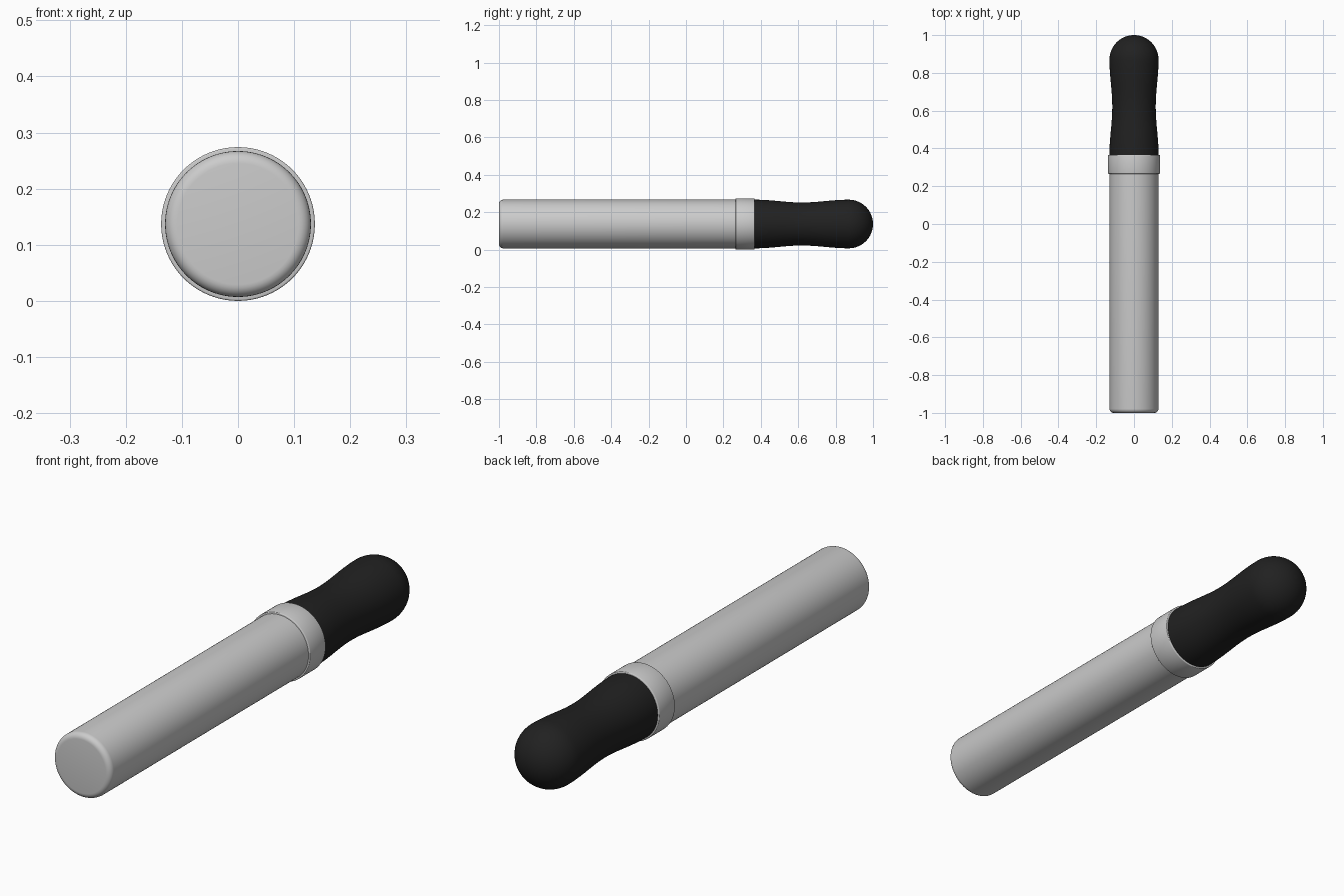
import bpy, bmesh
from math import sin, cos, pi, radians
from mathutils import Vector

cube = bpy.data.objects.get("Cube")
if cube:
    bpy.data.objects.remove(cube, do_unlink=True)

AXIS_Z = 0.137
SEGMENTS = 96


def material(name, colour, roughness):
    mat = bpy.data.materials.new(name)
    mat.use_nodes = True
    mat.diffuse_color = colour
    shader = mat.node_tree.nodes["Principled BSDF"]
    shader.inputs["Base Color"].default_value = colour
    shader.inputs["Roughness"].default_value = roughness
    return mat


def lathe(name, profile, mat):
    """Spin (radius, y) points about the long axis; zero radius closes an end."""
    bm = bmesh.new()
    verts = [bm.verts.new((r, y, 0)) for r, y in profile]
    edges = [bm.edges.new(pair) for pair in zip(verts, verts[1:])]
    bmesh.ops.spin(bm, geom=verts + edges, cent=(0, 0, 0), axis=(0, 1, 0),
                   angle=2 * pi, steps=SEGMENTS, use_duplicate=False)
    bmesh.ops.remove_doubles(bm, verts=bm.verts, dist=0.00005)
    bmesh.ops.translate(bm, verts=bm.verts, vec=Vector((0, 0, AXIS_Z)))
    bmesh.ops.recalc_face_normals(bm, faces=bm.faces)
    mesh = bpy.data.meshes.new(name)
    bm.to_mesh(mesh)
    bm.free()
    mesh.materials.append(mat)
    obj = bpy.data.objects.new(name, mesh)
    bpy.context.collection.objects.link(obj)
    bpy.ops.object.select_all(action="DESELECT")
    obj.select_set(True)
    bpy.context.view_layer.objects.active = obj
    bpy.ops.object.shade_smooth_by_angle(angle=radians(35))
    return obj


def arc(r, y, size, start, end, steps):
    """Rounded corner points around the centre (r, y)."""
    angles = [start + (end - start) * i / steps for i in range(steps + 1)]
    return [(max(0, r + size * cos(a)), y + size * sin(a)) for a in angles]


grey = material("light grey metal", (0.6, 0.6, 0.6, 1), 0.4)
black = material("black rubber", (0.015, 0.015, 0.015, 1), 0.6)

# Long tube with a rounded front rim
rim = 0.022
tube = [(0, -1)] + arc(0.13 - rim, rim - 1, rim, -pi / 2, 0, 6)
lathe("tube", tube + [(0.13, 0.3), (0, 0.3)], grey)

# Slightly wider collar with softened edges
soft = 0.003
collar = [(0, 0.265)] + arc(0.137 - soft, 0.265 + soft, soft, -pi / 2, 0, 3)
collar += arc(0.137 - soft, 0.366 - soft, soft, 0, pi / 2, 3) + [(0, 0.366)]
lathe("collar", collar, grey)

# Grip with a narrow waist and a domed end
waist_start, waist_end, steps = 0.37, 0.87, 24
grip = [(0, 0.34), (0.13, 0.34)]
for i in range(steps + 1):
    t = i / steps
    dip = 0.015 * (1 - cos(2 * pi * t)) / 2
    grip.append((0.13 - dip, waist_start + (waist_end - waist_start) * t))
grip += arc(0, waist_end, 0.13, 0, pi / 2, 16)[1:]
lathe("grip", grip, black)
